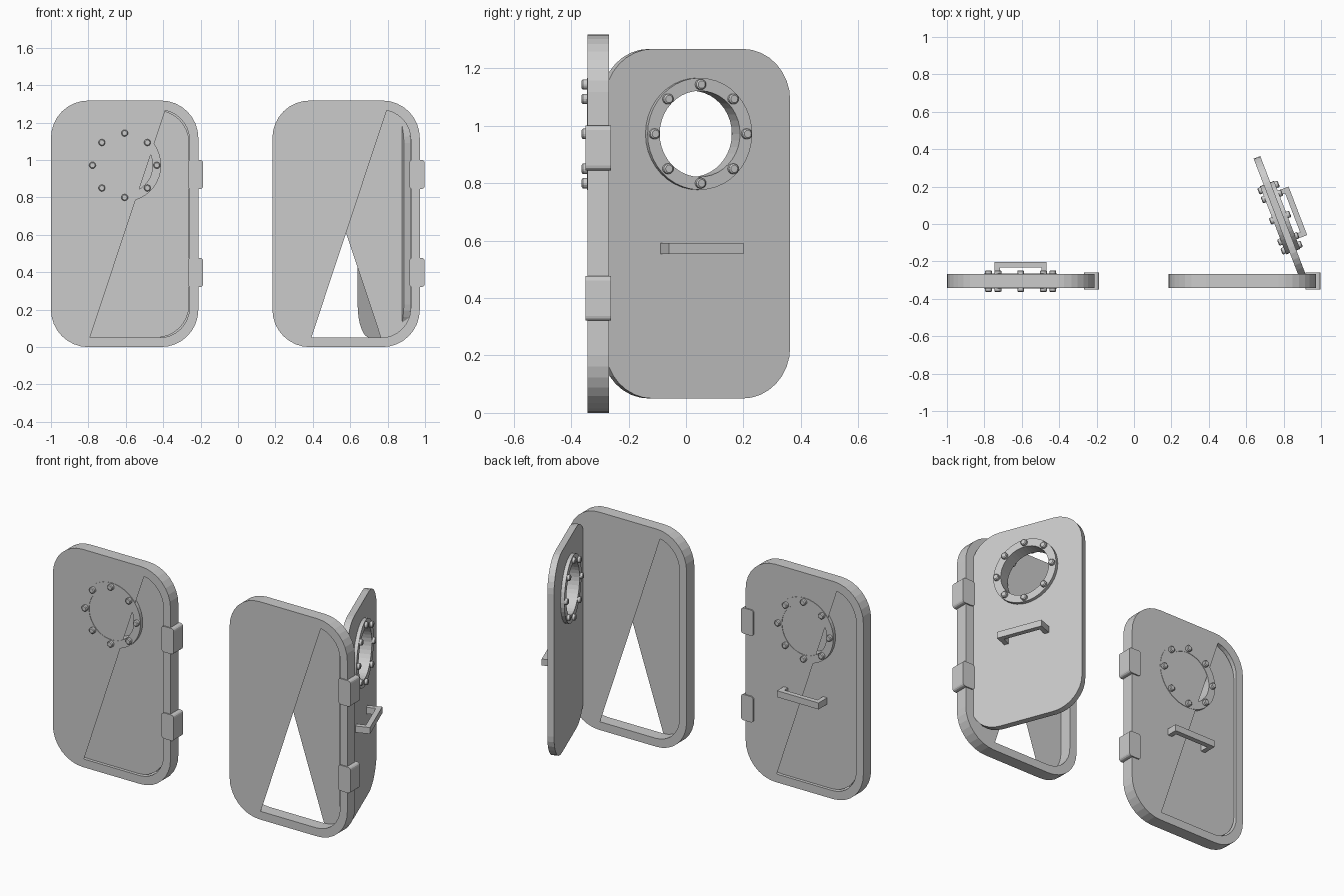
import bpy, bmesh
from math import sin, cos, pi, radians
from mathutils import Matrix, Vector

if "Cube" in bpy.data.objects:
    bpy.data.objects.remove(bpy.data.objects["Cube"])

ZC = 0.659      # mid height of the doorway
RING_Z = 0.972  # porthole height
SEG = 8         # segments per rounded corner


def rounded(hw, hh, r, cx=0.0, cz=ZC, seg=SEG):
    """Rounded rectangle in x/z, corner order TR, TL, BL, BR."""
    pts = []
    for k, (sx, sz) in enumerate([(1, 1), (-1, 1), (-1, -1), (1, -1)]):
        for i in range(seg + 1):
            a = (k + i / seg) * pi / 2
            pts.append((cx + sx * (hw - r) + r * cos(a), cz + sz * (hh - r) + r * sin(a)))
    return pts


def circle(r, n=40, cx=0.0, cz=RING_Z):
    return [(cx + r * cos(2 * pi * i / n), cz + r * sin(2 * pi * i / n)) for i in range(n)]


def finish(bm, name, matrix, normals=True):
    if normals:
        bmesh.ops.recalc_face_normals(bm, faces=bm.faces)
    me = bpy.data.meshes.new(name)
    bm.to_mesh(me)
    bm.free()
    ob = bpy.data.objects.new(name, me)
    bpy.context.collection.objects.link(ob)
    ob.matrix_world = matrix
    return ob


def add_loop(bm, pts, y):
    return [bm.verts.new((x, y, z)) for x, z in pts]


def plate(name, matrix, outline, y0, y1, hole=None):
    """Extrude an outline, optionally with one hole, from y0 to y1."""
    bm = bmesh.new()
    edges = []
    for pts in [outline] + ([hole] if hole else []):
        vs = add_loop(bm, pts, y0)
        edges += [bm.edges.new((vs[i - 1], vs[i])) for i in range(len(vs))]
    bmesh.ops.triangle_fill(bm, edges=edges, use_beauty=True)
    ext = bmesh.ops.extrude_face_region(bm, geom=bm.faces[:])
    moved = [g for g in ext["geom"] if isinstance(g, bmesh.types.BMVert)]
    bmesh.ops.translate(bm, verts=moved, vec=(0, y1 - y0, 0))
    return finish(bm, name, matrix)


def ring(name, matrix, outer, inner, y0, y1):
    """Band between two loops with equal point counts."""
    bm = bmesh.new()
    loops = [add_loop(bm, p, y) for p, y in
             [(outer, y0), (outer, y1), (inner, y1), (inner, y0)]]
    n = len(outer)
    for k in range(4):
        a, b = loops[k - 1], loops[k]
        for i in range(n):
            bm.faces.new((a[i - 1], a[i], b[i], b[i - 1]))
    return finish(bm, name, matrix)


def panel(name, matrix, pts, y):
    bm = bmesh.new()
    bm.faces.new(add_loop(bm, pts, y))
    return finish(bm, name, matrix, False)


def box(bm, x0, x1, y0, y1, z0, z1):
    m = Matrix.Translation(((x0 + x1) / 2, (y0 + y1) / 2, (z0 + z1) / 2))
    bmesh.ops.create_cube(bm, size=1, matrix=m @ Matrix.Diagonal((x1 - x0, y1 - y0, z1 - z0, 1)))


def build_frame(tag, m):
    t = 0.0375
    outer = rounded(0.394, 0.659, 0.2)
    inner = rounded(0.346, 0.609, 0.16)
    ring(tag + "_frame", m, outer, inner, -t, t)
    # flat sheets that partly close the opening, mirrored front to back
    cover = inner[7:27]
    panel(tag + "_front_sheet", m, cover, -t)
    panel(tag + "_back_sheet", m, [(-x, z) for x, z in cover], t)
    # hinge blocks on the right edge
    for label, z in (("lower", 0.399), ("upper", 0.923)):
        prof = rounded(0.041, 0.078, 0.016, 0.379, z, 3)
        plate(f"{tag}_{label}_hinge", m, prof, -0.044, 0.045)


def build_leaf(tag, m):
    # door slab with porthole
    plate(tag + "_door", m, rounded(0.345, 0.609, 0.178), -0.019, 0.019, circle(0.152))
    ring(tag + "_porthole_ring", m, circle(0.195), circle(0.15), -0.04, 0.04)
    # bolts on both sides of the ring
    bm = bmesh.new()
    for x, z in circle(0.172, 8):
        for s in (-1, 1):
            rot = Matrix.Rotation(-s * pi / 2, 4, 'X')
            for r1, r2, d0, d1 in ((0.018, 0.018, 0.038, 0.054), (0.018, 0.013, 0.054, 0.058)):
                bmesh.ops.create_cone(bm, cap_ends=True, segments=16, radius1=r1, radius2=r2,
                                      depth=d1 - d0,
                                      matrix=Matrix.Translation((x, s * (d0 + d1) / 2, z)) @ rot)
    finish(bm, tag + "_bolts", m)
    # pull handle on the back
    bm = bmesh.new()
    box(bm, -0.139, 0.139, 0.072, 0.102, 0.553, 0.592)
    for s in (-1, 1):
        xs = sorted((s * 0.139, s * 0.111))
        box(bm, xs[0], xs[1], 0.018, 0.072, 0.553, 0.592)
    finish(bm, tag + "_handle", m)


closed = Matrix.Translation((-0.606, -0.3055, 0))
build_frame("closed", closed)
build_leaf("closed", closed)

build_frame("open", Matrix.Translation((0.578, -0.3055, 0)))
build_leaf("open", Matrix.Translation((0.781, 0.034, 0)) @ Matrix.Rotation(radians(-69), 4, 'Z'))
